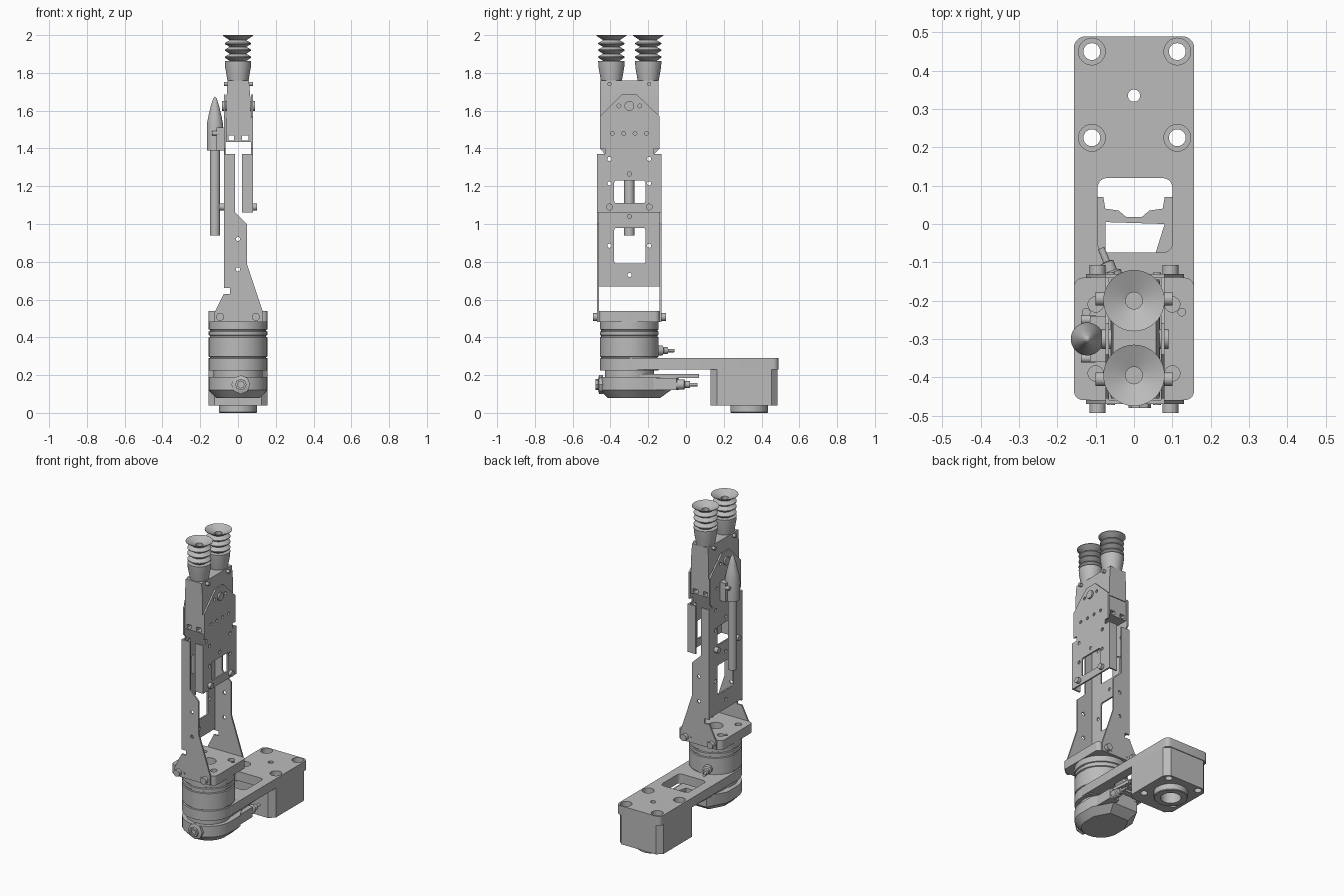
import bpy, bmesh, math
from mathutils import Matrix, Vector

cube = bpy.data.objects.get("Cube")
if cube:
    bpy.data.objects.remove(cube, do_unlink=True)

grey = bpy.data.materials.new("machined grey")
grey.use_nodes = True
grey.diffuse_color = (0.5, 0.5, 0.5, 1)
grey.node_tree.nodes["Principled BSDF"].inputs["Base Color"].default_value = (0.5, 0.5, 0.5, 1)


def finish(name, mesh, smooth=True):
    """Clean a mesh, give it the material and link it."""
    bm = bmesh.new()
    bm.from_mesh(mesh)
    bmesh.ops.remove_doubles(bm, verts=bm.verts, dist=0.0002)
    bmesh.ops.recalc_face_normals(bm, faces=bm.faces)
    bm.to_mesh(mesh)
    bm.free()
    mesh.materials.clear()
    mesh.materials.append(grey)
    obj = bpy.data.objects.new(name, mesh)
    bpy.context.collection.objects.link(obj)
    if smooth:
        bpy.ops.object.select_all(action='DESELECT')
        obj.select_set(True)
        bpy.context.view_layer.objects.active = obj
        bpy.ops.object.shade_smooth_by_angle(angle=math.radians(32))
    return obj


def circle(u, v, r, n=24):
    return [(u + r * math.cos(math.tau * i / n), v + r * math.sin(math.tau * i / n)) for i in range(n)]


def rect(u0, u1, v0, v1, r=0.0, n=5):
    """Rectangle outline, with rounded corners if r is given."""
    if not r:
        return [(u0, v0), (u1, v0), (u1, v1), (u0, v1)]
    corners = [(u1 - r, v1 - r), (u0 + r, v1 - r), (u0 + r, v0 + r), (u1 - r, v0 + r)]
    return [(u + r * math.cos((k + i / n) * math.pi / 2), v + r * math.sin((k + i / n) * math.pi / 2))
            for k, (u, v) in enumerate(corners) for i in range(n + 1)]


AXES = {
    'x': Matrix(((0, 0, 1), (1, 0, 0), (0, 1, 0))),
    'y': Matrix(((1, 0, 0), (0, 0, -1), (0, 1, 0))),
    'z': Matrix.Identity(3),
}


def plate(name, axis, lo, hi, outline, holes=()):
    """Flat part with holes, extruded along an axis from lo to hi."""
    curve = bpy.data.curves.new(name, 'CURVE')
    curve.dimensions = '2D'
    curve.fill_mode = 'BOTH'
    curve.extrude = (hi - lo) / 2
    for loop in [outline, *holes]:
        spline = curve.splines.new('POLY')
        spline.points.add(len(loop) - 1)
        for point, (u, v) in zip(spline.points, loop):
            point.co = (u, v, 0, 1)
        spline.use_cyclic_u = True
    temp = bpy.data.objects.new(name + " curve", curve)
    bpy.context.collection.objects.link(temp)
    graph = bpy.context.evaluated_depsgraph_get()
    mesh = bpy.data.meshes.new_from_object(temp.evaluated_get(graph))
    bpy.data.objects.remove(temp, do_unlink=True)
    shift = Vector([(lo + hi) / 2 if a == axis else 0 for a in 'xyz'])
    mesh.transform(Matrix.Translation(shift) @ AXES[axis].to_4x4())
    return finish(name, mesh)


def turn(name, profile, origin=(0, 0, 0), direction=(0, 0, 1), steps=40):
    """Lathe a (radius, height) profile about a direction."""
    bm = bmesh.new()
    verts = [bm.verts.new((r, 0, h)) for r, h in profile]
    edges = [bm.edges.new(pair) for pair in zip(verts, verts[1:])]
    bmesh.ops.spin(bm, geom=verts + edges, cent=(0, 0, 0), axis=(0, 0, 1), angle=math.tau, steps=steps)
    mesh = bpy.data.meshes.new(name)
    bm.to_mesh(mesh)
    bm.free()
    turned = Vector(direction).to_track_quat('Z', 'Y').to_matrix().to_4x4()
    mesh.transform(Matrix.Translation(origin) @ turned)
    return finish(name, mesh)


def rod(name, start, end, r, steps=20):
    d = Vector(end) - Vector(start)
    return turn(name, [(0, 0), (r, 0), (r, d.length), (0, d.length)], start, d, steps)


MID = -0.3             # y of the drum and tool axis
SIDES = (-0.405, -0.195)

# Base block with its flange
mounts = [(x, y) for x in (-0.11, 0.113) for y in (0.225, 0.45)]
through = [circle(x, y, 0.022) for x, y in mounts]
c, w, back, front = 0.033, 0.157, 0.485, 0.13
block = [(w - c, front), (w, front + c), (w, back - c), (w - c, back),
         (c - w, back), (-w, back - c), (-w, front + c), (c - w, front)]
plate("base_block_lower", 'z', 0.04, 0.12, block, through + [circle(0, 0.335, 0.06, 32)])
plate("base_block_upper", 'z', 0.12, 0.23, block, through + [circle(0, 0.335, 0.016)])
turn("base_flange", [(0.06, 0.04), (0.06, 0), (0.096, 0), (0.1, 0.004), (0.1, 0.04)], (0, 0.335, 0))

# Arm plate with counterbored holes and a window
arm = rect(-w, w, -0.31, 0.49, 0.03)
openings = [rect(-0.095, 0.1, -0.075, 0.12, 0.025), circle(0, 0.335, 0.016)]
plate("arm_plate_lower", 'z', 0.23, 0.25, arm, openings + through)
plate("arm_plate_upper", 'z', 0.25, 0.29, arm, openings + [circle(x, y, 0.035) for x, y in mounts])

# Rotary drum
R, G = 0.155, 0.149
drum = [(0, 0.19), (0.13, 0.19), (0.13, 0.225), (R, 0.225), (R, 0.288), (G, 0.291), (G, 0.295), (R, 0.298)]
for z in (0.4, 0.43):
    drum += [(R, z), (G, z + 0.003), (G, z + 0.009), (R, z + 0.012)]
turn("drum", drum + [(R, 0.48), (0, 0.48)], (0, MID, 0), steps=64)

# Lower housing with a chamfered underside
outline = [(R * math.cos(a), MID + R * math.sin(a))
           for a in [math.pi + math.pi * i / 24 for i in range(25)]]
outline += [(R, -0.2), (0.09, -0.08), (-0.09, -0.08), (-R, -0.2)]
bm = bmesh.new()
rings = []
for z, s in ((0.08, 0.75), (0.12, 1), (0.19, 1)):
    rings.append([bm.verts.new((x * s, (y - MID) * s + MID, z)) for x, y in outline])
for a, b in zip(rings, rings[1:]):
    for i in range(len(a)):
        j = (i + 1) % len(a)
        bm.faces.new((a[i], a[j], b[j], b[i]))
bm.faces.new(rings[0])
bm.faces.new(rings[-1])
housing = bpy.data.meshes.new("lower_housing")
bm.to_mesh(housing)
bm.free()
finish("lower_housing", housing)

# Bracket and connectors under the arm
plate("cable_bracket", 'z', 0.185, 0.205,
      [(-0.12, -0.24), (0.12, -0.24), (0.1, 0.07), (0.08, 0.07), (0.075, 0.04), (0.04, 0.035), (0.02, 0.018),
       (-0.02, 0.018), (-0.04, 0.035), (-0.075, 0.04), (-0.08, 0.07), (-0.1, 0.07)],
      [[(-0.075, -0.08), (0.055, -0.08), (0.08, 0), (-0.075, 0.005)]])
plate("connector_block", 'z', 0.12, 0.185, [(0.06, -0.14), (0.14, -0.2), (0.14, -0.05), (0.08, -0.04)])
plug = [(0, 0), (0.027, 0), (0.027, 0.04), (0.018, 0.045), (0.018, 0.07), (0.009, 0.072), (0.009, 0.11), (0, 0.11)]
turn("lower_connector", plug, (0.11, -0.05, 0.15), (0, 1, 0), 20)
turn("drum_connector", plug, (-0.045, -0.165, 0.33), (-0.4, 1, 0), 20)
turn("front_boss", [(0, 0), (0.05, 0), (0.05, 0.02), (0.03, 0.025), (0.03, 0.04), (0.018, 0.04), (0.018, 0.03),
                    (0, 0.03)], (0.015, -0.44, 0.15), (0, -1, 0), 8)

# Mounting plate on top of the drum
plate("mounting_plate", 'z', 0.48, 0.54, rect(-w, w, -0.46, -0.14, 0.025),
      [circle(0, MID, 0.045)] + [circle(x, y, 0.02) for x in (-0.1, 0.1) for y in (-0.39, -0.21)]
      + [circle(x, MID + 0.07, 0.01) for x in (-0.125, 0.125)])

# Side legs and their bolts
leg = [(-0.125, 0.48), (0.13, 0.48), (0.13, 0.54), (0.047, 0.79), (0.047, 1.0), (-0.015, 1.06), (-0.015, 1.37),
       (-0.075, 1.37), (-0.075, 0.66), (-0.042, 0.66), (-0.042, 0.63), (-0.075, 0.63), (-0.125, 0.53)]
for side, y, out in (("front", -0.47, -1), ("back", -0.14, 1)):
    plate(side + "_leg", 'y', y, y + 0.01, leg, [circle(0, 0.92, 0.011), circle(0, 0.76, 0.011)])
    face = y + 0.005
    for x in (-0.095, 0.095):
        rod(side + "_leg_bolt", (x, face, 0.508), (x, face + out * 0.028, 0.508), 0.021)
    for x in (-0.06, 0.06):
        rod(side + "_leg_pin", (x, face, 0.508), (x, face + out * 0.008, 0.508), 0.01)
    # Flange of the right hand channel
    plate(side + "_channel_flange", 'y', y, y + 0.01, rect(0.022, 0.08, 1.06, 1.37))

# Right and left channel webs
window = rect(-0.38, -0.215, 1.11, 1.23, 0.012)
small = [circle(y, z, 0.011, 16) for y in SIDES for z in (1.215, 1.345)] + [circle(MID, 1.265, 0.011, 16)]
plate("channel_web", 'x', -0.075, -0.065, rect(-0.465, -0.135, 0.67, 1.37),
      [rect(-0.38, -0.215, 0.79, 0.98, 0.012), window] + small
      + [circle(y, 0.885, 0.011, 16) for y in SIDES] + [circle(MID, z, 0.011, 16) for z in (0.73, 1.04)])
peak = [(-0.14, 1.4), (-0.14, 1.57), (-0.26, 1.685), (-0.34, 1.685), (-0.455, 1.57), (-0.455, 1.4)]
drilled = [circle(MID + d, 1.48, 0.01, 12) for d in (-0.09, -0.03, 0.03, 0.09)]
drilled += [circle(MID + d, 1.625, 0.01, 12) for d in (-0.055, 0.055)]
plate("clamp_web", 'x', 0.07, 0.08,
      [(-0.47, 1.06), (-0.13, 1.06), (-0.13, 1.37), (-0.17, 1.37), (-0.17, 1.4)] + peak
      + [(-0.43, 1.4), (-0.43, 1.37), (-0.47, 1.37)], [window] + small + drilled)
plate("head_web", 'x', -0.075, -0.065, [(-0.17, 1.37)] + peak + [(-0.43, 1.37)], drilled)
for y in SIDES:
    rod("clamp_bolt", (0.075, y, 1.09), (0.1, y, 1.09), 0.018)
    rod("channel_bolt", (-0.07, y, 1.09), (-0.1, y, 1.09), 0.018)

# Tool head
plate("head_block", 'y', -0.455, -0.145,
      [(-0.06, 1.56), (0.066, 1.56), (0.066, 1.66), (0.058, 1.76), (-0.055, 1.76), (-0.06, 1.68)])
plate("head_lower_block", 'y', -0.45, -0.15, rect(-0.063, 0.068, 1.435, 1.56),
      [rect(-0.05, -0.02, 1.443, 1.468), rect(0.02, 0.055, 1.443, 1.468)])
rod("head_pivot", (-0.085, MID, 1.625), (0.09, MID, 1.625), 0.026)
for y in SIDES:
    rod("head_cross_pin", (-0.075, y, 1.742), (0.08, y, 1.742), 0.011)

# Bellows suction cups
cup = [(0, 1.755), (0.055, 1.755), (0.068, 1.83), (0.07, 1.862), (0.045, 1.864)]
for z in (1.885, 1.922, 1.957):
    cup += [(0.07, z - 0.004), (0.07, z + 0.001), (0.044, z + 0.016)]
cup += [(0.08, 1.997), (0.08, 2.0), (0.022, 1.975), (0.022, 1.93), (0, 1.93)]
for side, y in (("front", -0.395), ("back", -0.2)):
    turn(side + "_suction_cup", cup, (0, y, 0))

# Probe and its holder
turn("probe", [(0, 0.94), (0.027, 0.94), (0.027, 1.39), (0.043, 1.39), (0.043, 1.53), (0.035, 1.57),
               (0.022, 1.625), (0.009, 1.665), (0, 1.675)], (-0.122, MID, 0))
plate("probe_holder", 'x', -0.115, -0.075, rect(-0.36, -0.24, 1.39, 1.51))
for y in (-0.35, -0.25):
    rod("holder_screw", (-0.1, y, 1.48), (-0.138, y, 1.48), 0.012)
